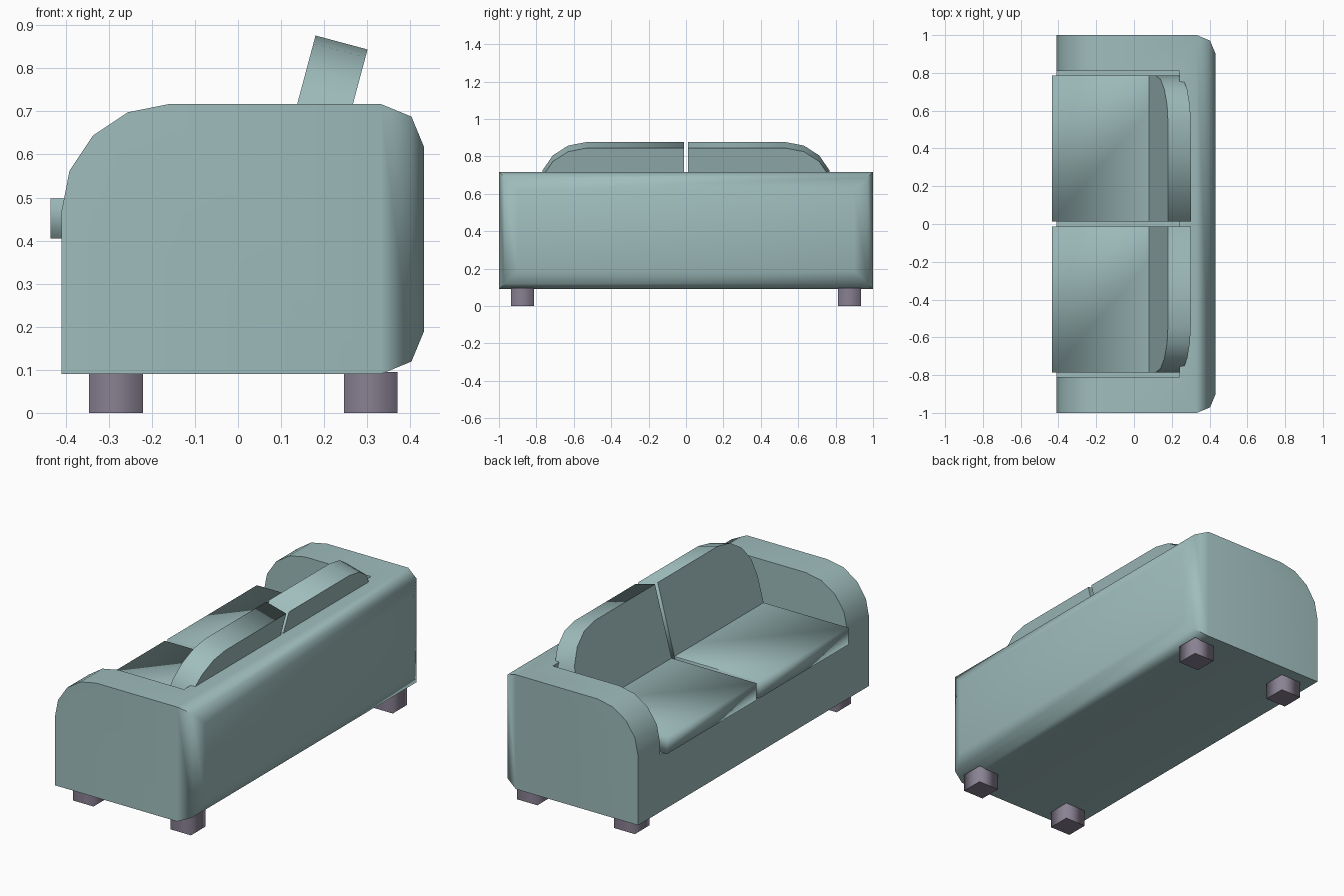
import bpy, bmesh, math
from mathutils import Matrix, Vector

if "Cube" in bpy.data.objects:
    bpy.data.objects.remove(bpy.data.objects["Cube"], do_unlink=True)


def material(name, rgb):
    m = bpy.data.materials.new(name)
    m.use_nodes = True
    m.diffuse_color = (*rgb, 1)
    m.node_tree.nodes["Principled BSDF"].inputs["Base Color"].default_value = (*rgb, 1)
    return m


fabric = material("teal fabric", (0.35, 0.51, 0.51))
wood = material("grey purple wood", (0.25, 0.22, 0.29))


def near(a, b):
    return abs(a - b) < 1e-4


def box(name, lo, hi, mat, bevels=(), soft=None, matrix=None):
    """Box between two corners; bevels are (edge rule, radius, segments), soft picks smooth edges."""
    lo, hi = Vector(lo), Vector(hi)
    bm = bmesh.new()
    bmesh.ops.create_cube(bm, size=1)
    for v in bm.verts:
        v.co = Vector([(lo[i] + hi[i]) / 2 + v.co[i] * (hi[i] - lo[i]) for i in range(3)])
    for rule, radius, segments in bevels:
        edges = [e for e in bm.edges if all(rule(v.co) for v in e.verts)]
        bmesh.ops.bevel(bm, geom=edges, offset=radius, segments=segments,
                        profile=0.5, affect='EDGES')
    if soft:
        for f in bm.faces:
            f.smooth = True
        for e in bm.edges:
            e.smooth = soft(e.verts[0].co, e.verts[1].co)
    if matrix:
        bm.transform(matrix)
    me = bpy.data.meshes.new(name)
    bm.to_mesh(me)
    bm.free()
    me.materials.append(mat)
    ob = bpy.data.objects.new(name, me)
    bpy.context.collection.objects.link(ob)
    return ob


# Body: rounded arm fronts and back corners, with the seat well cut out
x0, x1, top = -0.41, 0.432, 0.717
body = box("sofa_body", (x0, -1, 0.09), (x1, 1, top), fabric, bevels=[
    (lambda c: near(c.x, x0) and near(c.z, top), 0.25, 4),
    (lambda c: near(c.x, x1) and near(abs(c.y), 1), 0.1, 2)])
cutter = box("seat_well_cutter", (-0.6, -0.81, 0.405), (0.24, 0.81, 1), fabric)
cutter.hide_render = True
cut = body.modifiers.new("seat_well", 'BOOLEAN')
cut.operation, cut.solver, cut.object = 'DIFFERENCE', 'EXACT', cutter
bpy.ops.object.select_all(action='DESELECT')
body.select_set(True)
bpy.context.view_layer.objects.active = body
bpy.ops.object.modifier_apply(modifier=cut.name)
bpy.data.objects.remove(cutter, do_unlink=True)
bpy.ops.object.shade_smooth_by_angle(angle=math.radians(50))

# Cushions, one pair per side
front, thick, length = -0.435, 0.125, 0.45
tilt = Matrix.Translation((0.18, 0, 0.876)) @ Matrix.Rotation(math.radians(15), 4, 'Y')
for side, s in (("left", 1), ("right", -1)):
    near_y, far_y = sorted((s * 0.012, s * 0.785))
    # Seat cushion, soft around its front face
    box("seat_cushion_" + side, (front, near_y, 0.405), (0.24, far_y, 0.498), fabric,
        soft=lambda a, b: near(a.x, front) and near(b.x, front))
    # Back cushion, leaning back, with a rounded outer top corner and a soft rim
    box("back_cushion_" + side, (0, near_y, -length), (thick, far_y, 0), fabric,
        bevels=[(lambda c: near(c.z, 0) and near(c.y, s * 0.785), 0.25, 4)],
        soft=lambda a, b: not near(a.x, b.x), matrix=tilt)

# Feet, soft around the sides
for end, x in (("front", -0.283), ("back", 0.308)):
    for side, y in (("left", 0.874), ("right", -0.874)):
        h = 0.0625
        box(f"{end}_{side}_foot", (x - h, y - h, 0), (x + h, y + h, 0.095), wood,
            soft=lambda a, b: not near(a.z, b.z))
